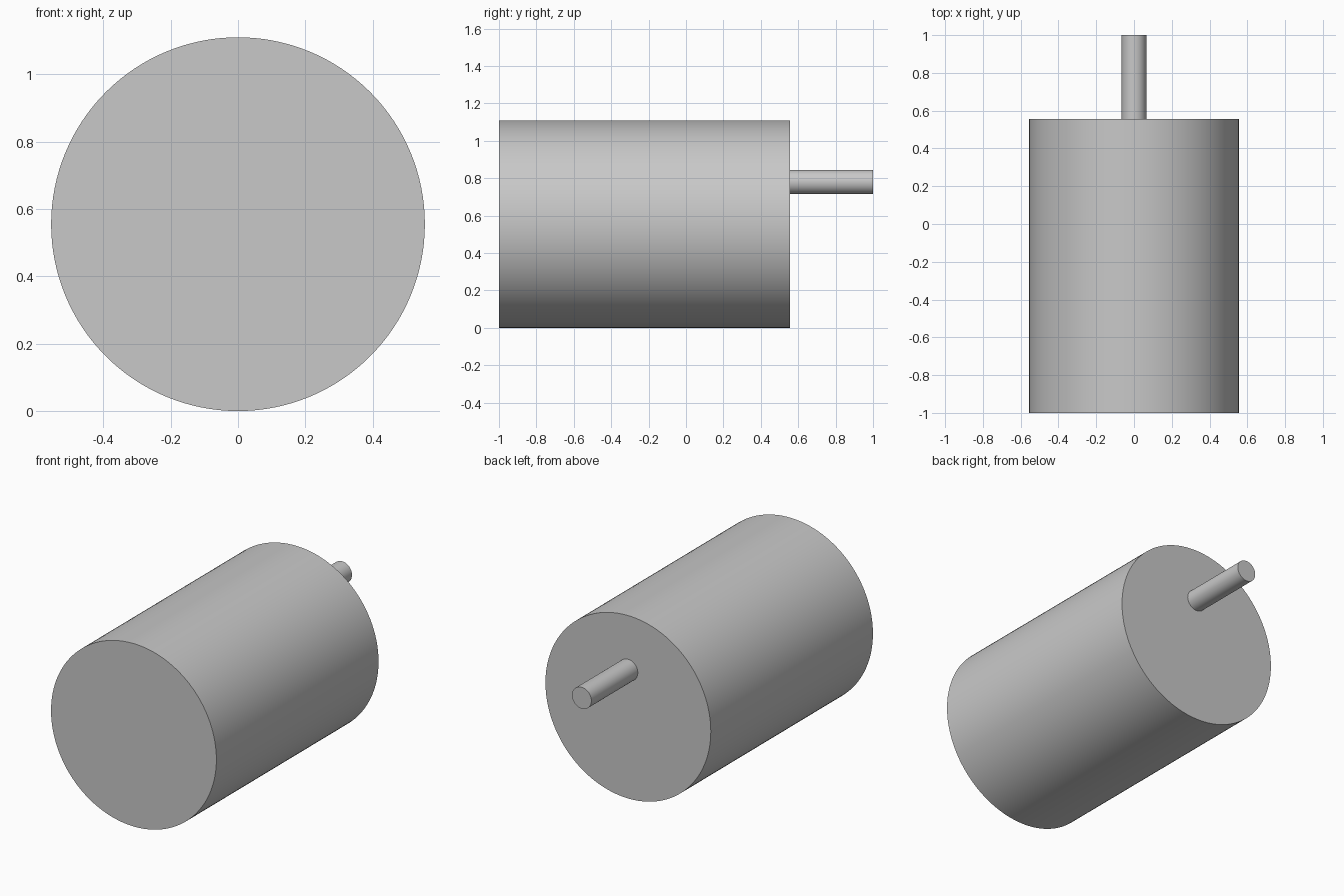
import bpy
import math

if "Cube" in bpy.data.objects:
    bpy.data.objects.remove(bpy.data.objects["Cube"], do_unlink=True)

GREY = (0.58, 0.58, 0.58, 1.0)
metal = bpy.data.materials.new("plain grey")
metal.use_nodes = True
metal.diffuse_color = GREY
metal.node_tree.nodes["Principled BSDF"].inputs["Base Color"].default_value = GREY


def rod(name, radius, y_front, y_back, z, sides):
    """Smooth capped cylinder lying along y."""
    bpy.ops.mesh.primitive_cylinder_add(
        vertices=sides, radius=radius, depth=y_back - y_front,
        location=(0, (y_front + y_back) / 2, z), rotation=(math.pi / 2, 0, 0))
    obj = bpy.context.object
    obj.name = name
    obj.data.materials.append(metal)
    bpy.ops.object.shade_smooth_by_angle(angle=math.radians(30))
    return obj


# Main drum, and the off-centre shaft on its back face
rod("motor_body", 0.555, -1.0, 0.555, 0.555, 128)
rod("output_shaft", 0.065, 0.55, 1.0, 0.78, 64)
